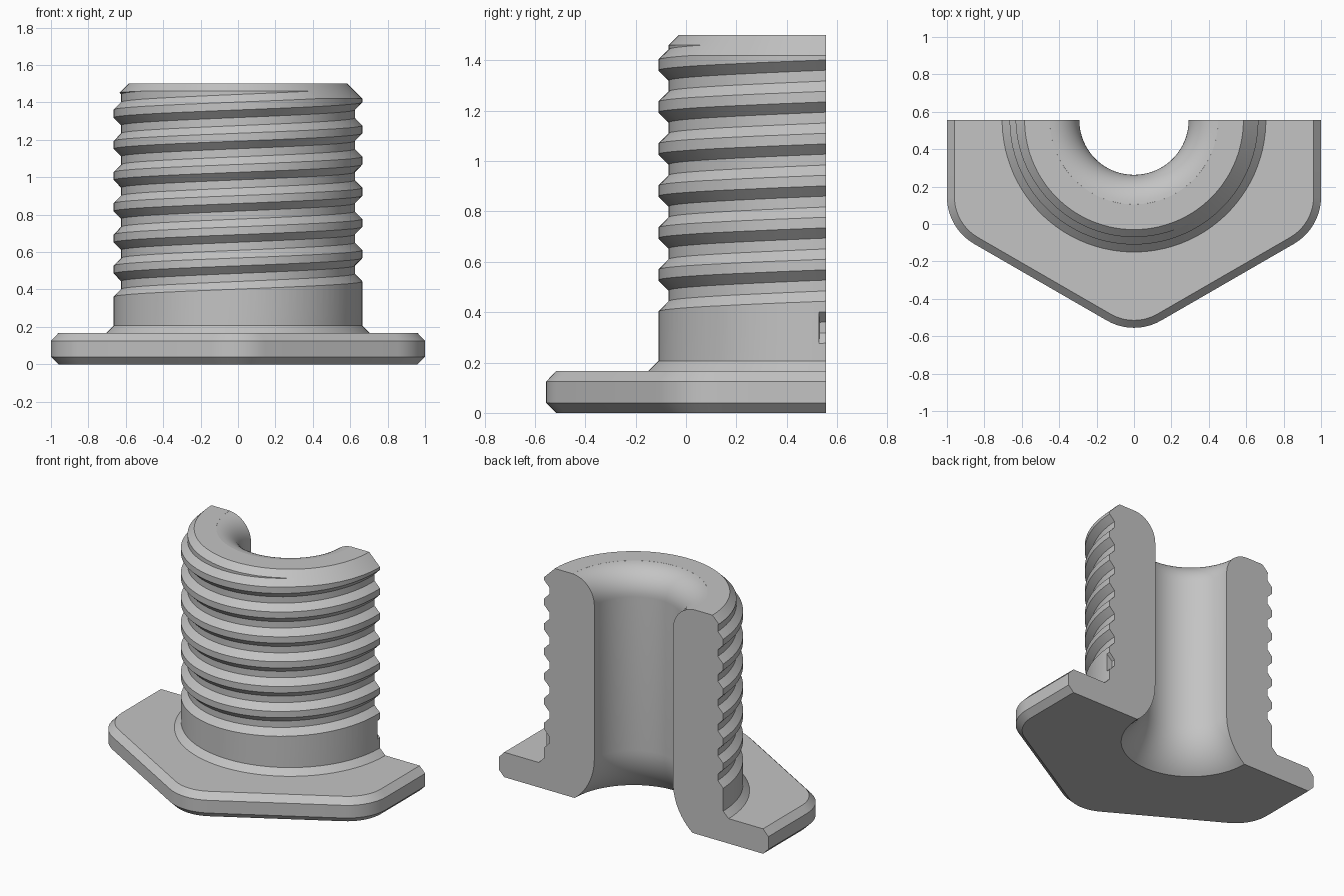
import bpy, bmesh
from math import sin, cos, pi, radians

if "Cube" in bpy.data.objects:
    bpy.data.objects.remove(bpy.data.objects["Cube"], do_unlink=True)

AXIS_Y = 0.555      # the part is halved through its own axis
SEGMENTS = 96
PITCH = 1 / 6

grey = bpy.data.materials.new("plain_grey")
grey.use_nodes = True
grey.diffuse_color = (0.55, 0.55, 0.55, 1)
grey.node_tree.nodes["Principled BSDF"].inputs["Base Color"].default_value = grey.diffuse_color


def loft(name, rings):
    """Closed solid skinned through rings of equal point count."""
    bm = bmesh.new()
    rows = [[bm.verts.new(p) for p in ring] for ring in rings]
    n = len(rows[0])
    for low, high in zip(rows, rows[1:]):
        for i in range(n):
            j = (i + 1) % n
            bm.faces.new((low[i], low[j], high[j], high[i]))
    bm.faces.new(rows[0][::-1])
    bm.faces.new(rows[-1])
    bmesh.ops.recalc_face_normals(bm, faces=bm.faces)
    mesh = bpy.data.meshes.new(name)
    bm.to_mesh(mesh)
    bm.free()
    mesh.materials.append(grey)
    obj = bpy.data.objects.new(name, mesh)
    bpy.context.collection.objects.link(obj)
    return obj


def polar(r, a, z):
    return (-r * cos(a), AXIS_Y - r * sin(a), z)


def lathe(name, profile):
    angles = [2 * pi * (i + 0.5) / SEGMENTS for i in range(SEGMENTS)]
    return loft(name, [[polar(r, a, z) for a in angles] for r, z in profile])


def rounded_hexagon(inset, z):
    corner, radius, steps = 0.82, 0.29 - inset, 10
    ring = []
    for k in range(6):
        mid = pi / 2 + k * pi / 3
        cx, cy, _ = polar(corner, mid, z)
        for s in range(steps + 1):
            a = mid + (s / steps - 0.5) * pi / 3
            ring.append((cx - radius * cos(a), cy - radius * sin(a), z))
    return ring


def combine(target, other, operation):
    mod = target.modifiers.new(operation.lower(), "BOOLEAN")
    mod.operation, mod.solver, mod.object = operation, "EXACT", other
    bpy.context.view_layer.objects.active = target
    bpy.ops.object.modifier_apply(modifier=mod.name)
    bpy.data.objects.remove(other, do_unlink=True)


# Hexagonal flange with chamfered rims
bushing = loft("flanged_threaded_bushing", [rounded_hexagon(d, z) for d, z in
               ((0.04, 0), (0, 0.04), (0, 0.125), (0.04, 0.167))])

# Shaft with sloped collar and chamfered tip
shaft = lathe("shaft", [(0.74, 0.132), (0.665, 0.207), (0.665, 1.42), (0.585, 1.5)])
combine(bushing, shaft, "UNION")

# Helical thread groove, starting just short of the cut face
sections = []
for i in range(int(SEGMENTS * 7.8)):
    a = -pi - 0.04 + 2 * pi * i / SEGMENTS
    b = 0.36 + PITCH * a / (2 * pi)
    sections.append([polar(r, a, b + h) for r, h in
                     ((0.675, -0.01), (0.625, 0.041), (0.625, 0.084), (0.675, 0.135))])
combine(bushing, loft("thread_groove", sections), "DIFFERENCE")

# Bore flared at the bottom and rounded over at the top
bore_r, flare, lip = 0.292, 0.383, 0.17
profile = []
for i in range(13):
    a = 1 - i / 12
    profile.append((bore_r + flare * (1 - cos(a)), 0.3 - flare * sin(a)))
for i in range(13):
    a = 1.5 * i / 12
    profile.append((bore_r + lip * (1 - cos(a)), 1.5 - lip + lip * sin(a)))
profile.append((bore_r + lip, 1.52))
combine(bushing, lathe("bore", profile), "DIFFERENCE")

# Halve the part through its axis
block = loft("cut_block", [[(-2, AXIS_Y, z), (2, AXIS_Y, z), (2, 3, z), (-2, 3, z)] for z in (-1, 3)])
combine(bushing, block, "DIFFERENCE")

# Smooth the round surfaces, keep the machined edges crisp
bpy.ops.object.select_all(action="DESELECT")
bushing.select_set(True)
bpy.context.view_layer.objects.active = bushing
bpy.ops.object.shade_smooth_by_angle(angle=radians(25))
